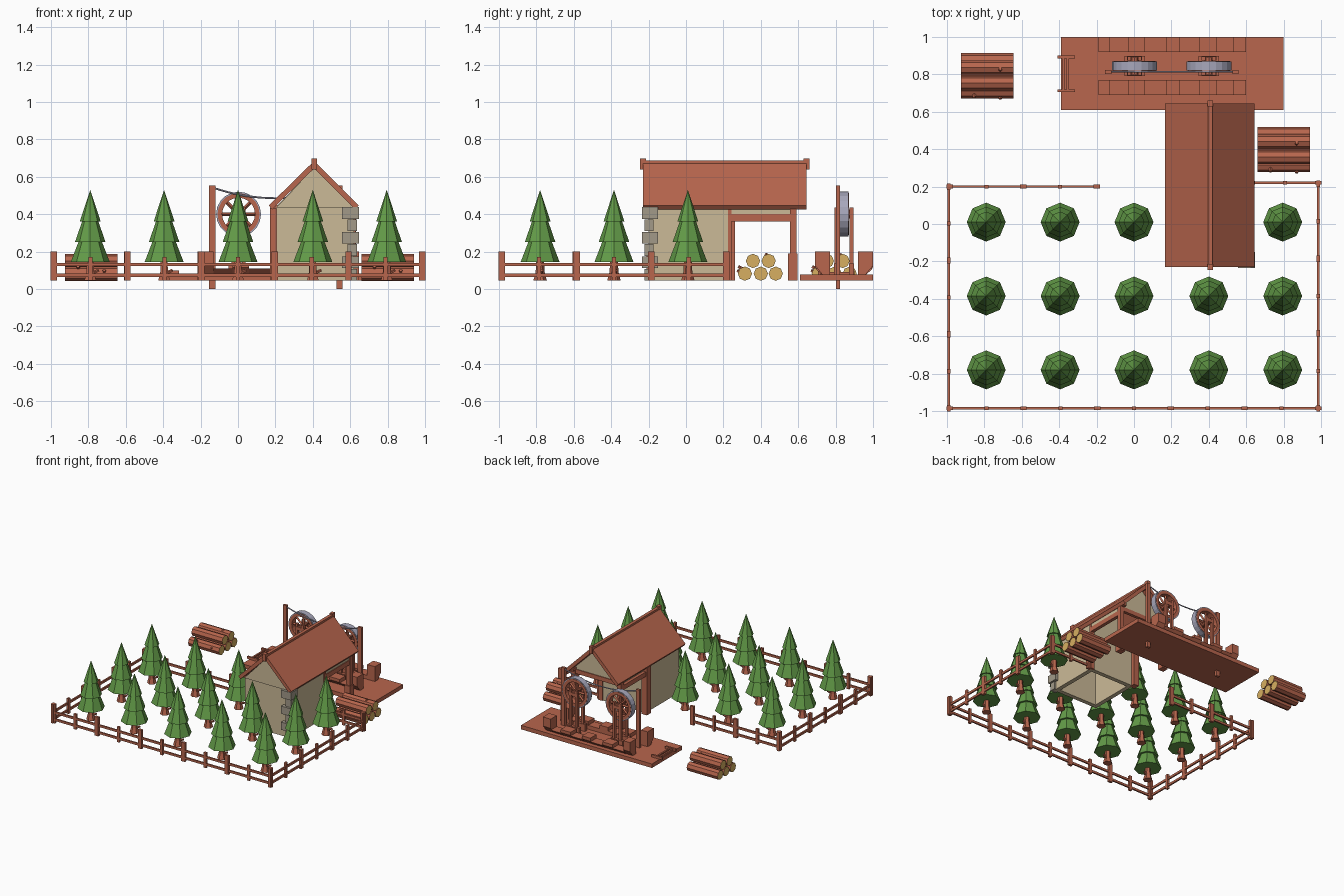
import bpy, bmesh, math
from mathutils import Matrix, Vector

if "Cube" in bpy.data.objects:
    bpy.data.objects.remove(bpy.data.objects["Cube"])

G = 0.045  # ground level


def mat(name, rgb):
    m = bpy.data.materials.new(name)
    m.diffuse_color = (*rgb, 1)
    m.use_nodes = True
    m.node_tree.nodes["Principled BSDF"].inputs["Base Color"].default_value = m.diffuse_color
    return m


WOOD = mat("red_brown_wood", (0.48, 0.133, 0.075))
PLASTER = mat("beige_plaster", (0.60, 0.49, 0.31))
STONE = mat("grey_stone", (0.36, 0.32, 0.25))
LEAF = mat("pine_green", (0.125, 0.33, 0.065))
METAL = mat("blue_grey_metal", (0.39, 0.39, 0.50))
CUT = mat("cut_log_tan", (0.68, 0.43, 0.12))


def finish(name, bm, *mats):
    bmesh.ops.recalc_face_normals(bm, faces=bm.faces)
    me = bpy.data.meshes.new(name)
    bm.to_mesh(me)
    bm.free()
    for m in mats:
        me.materials.append(m)
    ob = bpy.data.objects.new(name, me)
    bpy.context.collection.objects.link(ob)
    return ob


def copy(ob, name, loc):
    c = bpy.data.objects.new(name, ob.data)
    c.location = loc
    bpy.context.collection.objects.link(c)


def box(bm, x0, x1, y0, y1, z0, z1):
    m = Matrix.Translation(((x0 + x1) / 2, (y0 + y1) / 2, (z0 + z1) / 2))
    bmesh.ops.create_cube(bm, size=1, matrix=m @ Matrix.Diagonal((x1 - x0, y1 - y0, z1 - z0, 1)))


def boxes(name, material, *dims):
    bm = bmesh.new()
    for d in dims:
        box(bm, *d)
    return finish(name, bm, material)


def extrude(bm, pts, vec):
    f = bm.faces.new([bm.verts.new(p) for p in pts])
    r = bmesh.ops.extrude_face_region(bm, geom=[f], use_keep_orig=True)
    bmesh.ops.translate(bm, vec=vec, verts=[v for v in r["geom"] if isinstance(v, bmesh.types.BMVert)])


def rod(bm, a, b, r1, r2, n=8):
    a, b = Vector(a), Vector(b)
    q = (b - a).to_track_quat('Z', 'Y').to_matrix().to_4x4()
    bmesh.ops.create_cone(bm, cap_ends=True, segments=n, radius1=r1, radius2=r2,
                          depth=(b - a).length, matrix=Matrix.Translation((a + b) / 2) @ q)


# pine trees: stacked eight-sided skirts on a flared trunk
bm = bmesh.new()
for z0, z1, r1, r2 in ((0.145, 0.285, 0.104, 0.05), (0.25, 0.40, 0.082, 0.03), (0.36, 0.53, 0.056, 0.0)):
    rod(bm, (0, 0, z0), (0, 0, z1), r1, r2)
foliage = finish("pine_foliage", bm, LEAF)
bm = bmesh.new()
rod(bm, (0, 0, G), (0, 0, 0.09), 0.036, 0.024, 6)
rod(bm, (0, 0, 0.09), (0, 0, 0.16), 0.024, 0.02, 6)
rod(bm, (0, 0, 0.08), (0.045, 0.01, 0.10), 0.01, 0.008, 5)
trunk = finish("pine_trunk", bm, WOOD)
spots = [(x, y) for y in (0.01, -0.385, -0.78) for x in (-0.79, -0.395, 0, 0.4, 0.795)
         if (x, y) != (0.4, 0.01)]
for ob in (foliage, trunk):
    ob.location = (*spots[0], 0)
    for x, y in spots[1:]:
        copy(ob, ob.name.split(".")[0], (x, y, 0))


# fence: alternating tall and short posts with two rails
def fence(name, a, b, n, odd=0):
    a, b = Vector(a), Vector(b)
    along_x = abs(b.x - a.x) > abs(b.y - a.y)
    bm = bmesh.new()
    for i in range(n + 1):
        p = a.lerp(b, i / n)
        tall = (i + odd) % 2 == 0
        w, t = (0.017, 0.010) if tall else (0.011, 0.009)
        hx, hy = (w, t) if along_x else (t, w)
        box(bm, p.x - hx, p.x + hx, p.y - hy, p.y + hy, G, 0.2 if tall else 0.17)
    hx, hy = (0, 0.006) if along_x else (0.006, 0)
    for z in (0.073, 0.131):
        box(bm, min(a.x, b.x) - hx, max(a.x, b.x) + hx, min(a.y, b.y) - hy, max(a.y, b.y) + hy,
            z - 0.009, z + 0.009)
    finish(name, bm, WOOD)


fence("front_fence", (-0.985, -0.985), (0.985, -0.985), 10)
fence("left_fence", (-0.99, -0.985), (-0.99, 0.2), 6)
fence("right_fence", (0.985, -0.985), (0.985, 0.215), 6)
fence("back_left_fence", (-0.985, 0.2), (-0.2, 0.2), 4)
fence("back_right_fence", (0.985, 0.22), (0.63, 0.22), 2)

# house walls: hollow, with gables
W0, W1, CX = 0.205, 0.62, 0.4075
bm = bmesh.new()
for y in (-0.2, 0.2):
    extrude(bm, [(W0, y, G), (W1, y, G), (W1, y, 0.44), (CX, y, 0.65), (W0, y, 0.44)], (0, 0.035, 0))
for x in (W0, W1 - 0.035):
    box(bm, x, x + 0.035, -0.165, 0.2, G, 0.45)
finish("house_walls", bm, PLASTER)
bm = bmesh.new()
for y in (-0.212, 0.565):
    extrude(bm, [(W0, y, 0.435), (W1, y, 0.435), (CX, y, 0.65)], (0, 0.014, 0))
for x in (W0, W1 - 0.02):
    box(bm, x, x + 0.02, 0.235, 0.57, 0.40, 0.45)
finish("gable_panels", bm, PLASTER)

# roof
bm = bmesh.new()
extrude(bm, [(0.165, -0.23, 0.447), (CX, -0.23, 0.685), (0.645, -0.23, 0.447),
             (0.628, -0.23, 0.425), (CX, -0.23, 0.645), (0.182, -0.23, 0.425)], (0, 0.875, 0))
finish("roof", bm, WOOD)
boxes("ridge_beam", WOOD, (CX - 0.013, CX + 0.013, -0.247, 0.66, 0.64, 0.688),
      (CX - 0.014, CX + 0.014, -0.247, -0.213, 0.64, 0.698), (CX - 0.014, CX + 0.014, 0.628, 0.66, 0.64, 0.698))

# porch frame
dims = []
for x in (0.195, 0.612):
    dims += [(x - 0.018, x + 0.018, 0.555, 0.59, G, 0.435), (x - 0.025, x + 0.025, 0.545, 0.597, G, 0.19),
             (x - 0.014, x + 0.014, 0.235, 0.58, 0.362, 0.40), (x - 0.02, x + 0.015, -0.2, 0.62, 0.43, 0.45)]
dims += [(0.172, 0.22, 0.21, 0.262, G, 0.435), (0.59, 0.628, 0.225, 0.243, G, 0.435),
         (0.19, 0.62, 0.56, 0.585, 0.40, 0.435)]
boxes("porch_frame", WOOD, *dims)

# stone corner
bm = bmesh.new()
for i in range(6):
    z, k = G + i * 0.066, i % 2
    e = 0.012 if k else 0
    box(bm, 0.585 - 0.03 * k, 0.635 + e, -0.222 - e, -0.175 + 0.025 * k, z, z + 0.063)
finish("corner_stones", bm, STONE)

# log piles
bm = bmesh.new()
for y, z in ((-0.085, 0.082), (0, 0.082), (0.08, 0.082), (-0.042, 0.15), (0.042, 0.15)):
    rod(bm, (-0.14, y, z), (0.14, y, z), 0.038, 0.038)
for f in bm.faces:
    f.material_index = int(len(f.verts) == 8)
for x, y, z in ((-0.07, 0.06, 0.17), (0.07, 0.03, 0.19), (-0.07, -0.105, 0.12), (0.07, -0.11, 0.1)):
    rod(bm, (x, y * 0.7, z - 0.03), (x, y * 1.15, z), 0.011, 0.009, 5)
logs = finish("log_pile", bm, WOOD, CUT)
logs.location = (0.8, 0.4, 0)
copy(logs, "log_pile", (-0.785, 0.795, 0))

# sawmill platform with flared side troughs of stepped blocks
boxes("platform", WOOD, (-0.39, 0.80, 0.61, 1.0, G, 0.078))
edges = (-0.19, -0.13, -0.03, 0.06, 0.17, 0.245, 0.35, 0.44, 0.53, 0.6)
bm = bmesh.new()
for i, (a, b) in enumerate(zip(edges, edges[1:])):
    h = 0.2 if i in (0, 8) else (0.11, 0.14)[i % 2 == 0]
    f = (h - 0.078) / 0.122
    for inner, foot, top in ((0.77, 0.735, 0.69), (0.92, 0.955, 1.0)):
        t = foot + (top - foot) * min(1, f * 1.8)
        k = foot + (top - foot)
        extrude(bm, [(a, inner, 0.07), (a, foot, 0.07), (a, k, 0.105 + 0.02 * f), (a, k, h), (a, inner, h)],
                (b - a, 0, 0))
finish("stepped_side_blocks", bm, WOOD)

# loading rack at the left end
boxes("loading_rack", WOOD, (-0.41, -0.315, 0.705, 0.72, 0.078, 0.098), (-0.41, -0.315, 0.885, 0.90, 0.078, 0.098),
      (-0.385, -0.372, 0.715, 0.89, 0.078, 0.092), (-0.36, -0.347, 0.715, 0.89, 0.078, 0.092))

# spoked wheels, metal tyres and bearing stands
WY, WZ = 0.845, 0.40


def ring(bm, r0, r1, y0, y1, n=20):
    vs = [bm.verts.new((r * math.cos(k * math.tau / n), y, r * math.sin(k * math.tau / n)))
          for k in range(n) for r, y in ((r0, y0), (r1, y0), (r1, y1), (r0, y1))]
    for k in range(n):
        for j in range(4):
            i0, i1, m = k * 4, ((k + 1) % n) * 4, (j + 1) % 4
            bm.faces.new((vs[i0 + j], vs[i0 + m], vs[i1 + m], vs[i1 + j]))


for x in (0.003, 0.4):
    bm = bmesh.new()
    ring(bm, 0.112, 0.12, -0.024, 0.024)
    tyre = finish("wheel_tyre", bm, METAL)
    bm = bmesh.new()
    ring(bm, 0.088, 0.1125, -0.026, 0.026)
    rod(bm, (0, -0.045, 0), (0, 0.045, 0), 0.024, 0.024, 10)
    for k in range(8):
        a = k * math.tau / 8
        rod(bm, (0, 0, 0), (0.095 * math.cos(a), 0, 0.095 * math.sin(a)), 0.01, 0.01, 4)
    wheel = finish("spoked_wheel", bm, WOOD)
    tyre.location = wheel.location = (x, WY, WZ)
    dims = []
    for y in (0.805, 0.885):
        for dx in (-0.028, 0.028):
            dims.append((x + dx - 0.01, x + dx + 0.01, y - 0.01, y + 0.01, 0.07, 0.435))
        dims.append((x - 0.055, x + 0.055, y - 0.014, y + 0.014, 0.07, 0.135))
        dims.append((x - 0.04, x + 0.04, y - 0.011, y + 0.011, 0.385, 0.41))
    boxes("wheel_stand", WOOD, *dims)

# cable posts running through the platform, and the sagging cable
boxes("cable_posts", WOOD, *[(x - 0.017, x + 0.017, 0.803, 0.823, 0, 0.553) for x in (-0.137, 0.543)])
bm = bmesh.new()
path = [(-0.137 + 0.085 * i, 0.813, 0.485 + 0.057 * ((i - 4) / 4) ** 2) for i in range(9)]
for a, b in zip(path, path[1:]):
    rod(bm, a, b, 0.005, 0.005, 6)
finish("cable", bm, METAL)
